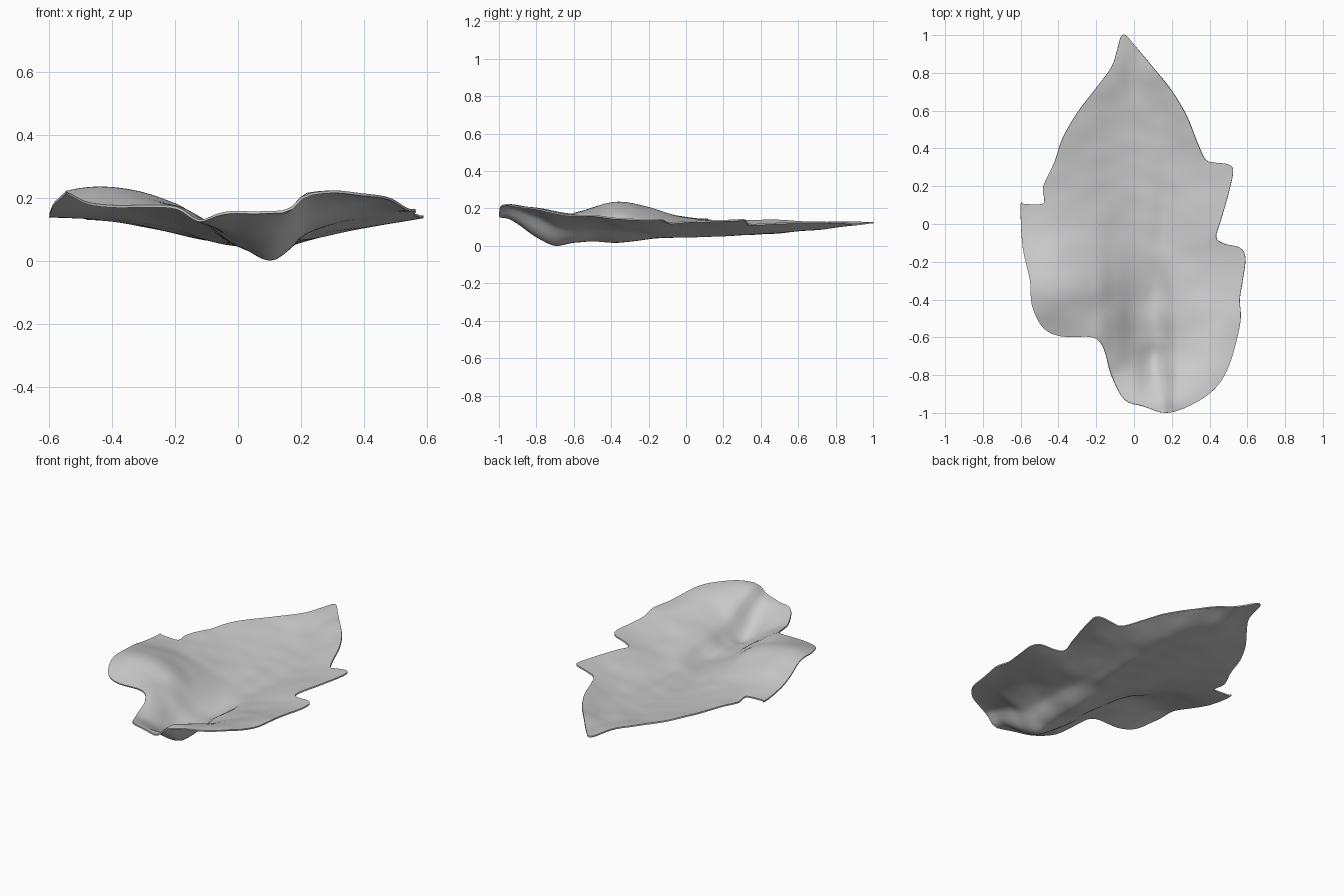
import bpy
import bmesh
from mathutils import Vector, noise
from mathutils.geometry import delaunay_2d_cdt

cube = bpy.data.objects.get("Cube")
if cube:
    bpy.data.objects.remove(cube, do_unlink=True)

# Leaf outline in hundredths, clockwise from the tip, as (x, y)
OUTLINE = [
    (-4.5, 100), (0, 95), (10, 83), (20, 70.5), (28, 57), (34, 42), (38, 34), (43, 32.5),
    (50, 31.5), (52.5, 28), (50, 16), (46, 2), (43.5, -7), (48, -10.5), (56, -12.5),
    (59, -18), (57.5, -30), (56, -40), (56.5, -50), (54, -63), (49, -78), (42, -88),
    (30, -96), (17, -100), (5, -96.5), (-5, -93), (-12, -80), (-16, -66), (-22, -60),
    (-38, -59.5), (-48, -55), (-54, -43), (-55, -30), (-59, -12), (-60, 10),
    (-58, 10.5), (-49, 10.5), (-47.5, 13), (-48, 20), (-42, 33), (-38, 45), (-30, 59),
    (-20, 72), (-12, 83), (-9, 92), (-7, 99),
]

# Height of the curled blade in hundredths: one row per y station, one column per x station
COLUMNS = [-60, -40, -20, -10, 0, 10, 16, 22, 42, 60]
HEIGHTS = {
    -100: (17, 17, 16, 16, 15.5, 15.5, 16, 21, 21, 19),
    -93: (17, 17, 16, 15, 15, 14, 15, 21, 21, 18),
    -80: (17, 17, 15, 12, 9, 5, 8, 16, 20, 17),
    -70: (17, 17, 15, 12, 6, 0.3, 4, 11, 18, 16),
    -60: (17, 17, 17, 12, 5, 2, 4, 9, 16, 16),
    -47: (20, 21, 17, 12, 5, 2.5, 5, 9, 14, 16),
    -35: (21, 23, 18, 11, 5, 2, 4, 8, 12, 15),
    -20: (19, 20, 14, 9, 5, 4, 5, 7, 11, 14),
    0: (15, 14, 10, 7, 5, 5, 5, 7, 12, 15),
    30: (14, 13, 9, 7, 6, 6, 6, 7, 12, 15),
    60: (18, 15, 11, 9, 8, 8, 9, 11, 16, 18),
    80: (17, 15, 13, 12, 10, 12, 13, 14, 16, 17),
    100: (12.5,) * len(COLUMNS),
}
ROWS = list(HEIGHTS)


def spline(a, b, c, d, t):
    """Catmull-Rom blend from b to c, for numbers or vectors."""
    return b + (c - a) * (t / 2) + (a * 2 - b * 5 + c * 4 - d) * (t * t / 2) \
        + (b * 3 - a - c * 3 + d) * (t ** 3 / 2)


def sample(stations, values, at):
    """Smoothly interpolate values at uneven stations, with slopes that suit the spacing."""
    last = len(stations) - 1
    at = min(max(at, stations[0]), stations[last])
    i = 0
    while i < last - 1 and at > stations[i + 1]:
        i += 1

    def slope(k):
        low, high = max(k - 1, 0), min(k + 1, last)
        return (values[high] - values[low]) / (stations[high] - stations[low])

    width = stations[i + 1] - stations[i]
    t = (at - stations[i]) / width
    before = values[i + 1] - 2 * width * slope(i)
    after = values[i] + 2 * width * slope(i + 1)
    return spline(before, values[i], values[i + 1], after, t)


def height(x, y):
    across = [sample(COLUMNS, HEIGHTS[row], x * 100) for row in ROWS]
    ripple = noise.noise(Vector((x * 7, y * 9, 0))) * 0.004
    return sample(ROWS, across, y * 100) / 100 + ripple


# Smooth rim
points = [Vector(p) / 100 for p in OUTLINE]
count = len(points)
rim = []
for i in range(count):
    a, b, c, d = (points[(i + k) % count] for k in (-1, 0, 1, 2))
    rim += [spline(a, b, c, d, step / 4) for step in range(4)]
rim.reverse()

# Interior grid, kept clear of the rim
STEP = 0.02
grid = [Vector((i * STEP, j * STEP)) for i in range(-30, 31) for j in range(-50, 51)]
grid = [p for p in grid if min((p - r).length_squared for r in rim) > (STEP * 0.6) ** 2]
edges = [(i, (i + 1) % len(rim)) for i in range(len(rim))]
flat, _, faces, *_ = delaunay_2d_cdt(rim + grid, edges, [], 1, 1e-5)

# Lift the flat sheet into the curled blade
THICKNESS = 0.008
bm = bmesh.new()
verts = [bm.verts.new((p.x, p.y, height(p.x, p.y))) for p in flat]
for face in faces:
    bm.faces.new([verts[i] for i in face])
bmesh.ops.delete(bm, geom=[v for v in bm.verts if not v.link_faces], context='VERTS')
bm.normal_update()
if sum(f.normal.z for f in bm.faces) < 0:
    bmesh.ops.reverse_faces(bm, faces=bm.faces[:])
lowest = min(v.co.z for v in bm.verts)
for v in bm.verts:
    v.co.z += THICKNESS / 2 - lowest
mesh = bpy.data.meshes.new("leaf_blade")
bm.to_mesh(mesh)
bm.free()
leaf = bpy.data.objects.new("leaf_blade", mesh)
bpy.context.collection.objects.link(leaf)

# Single pale grey colour
grey = bpy.data.materials.new("pale_grey")
grey.use_nodes = True
colour = (0.6, 0.6, 0.6, 1)
grey.diffuse_color = colour
grey.node_tree.nodes["Principled BSDF"].inputs["Base Color"].default_value = colour
mesh.materials.append(grey)

# Thin blade with a crisp rim
shell = leaf.modifiers.new("thickness", 'SOLIDIFY')
shell.thickness = THICKNESS
shell.offset = 0
bpy.context.view_layer.objects.active = leaf
leaf.select_set(True)
bpy.ops.object.modifier_apply(modifier=shell.name)
bpy.ops.object.shade_smooth_by_angle(angle=1.0)
